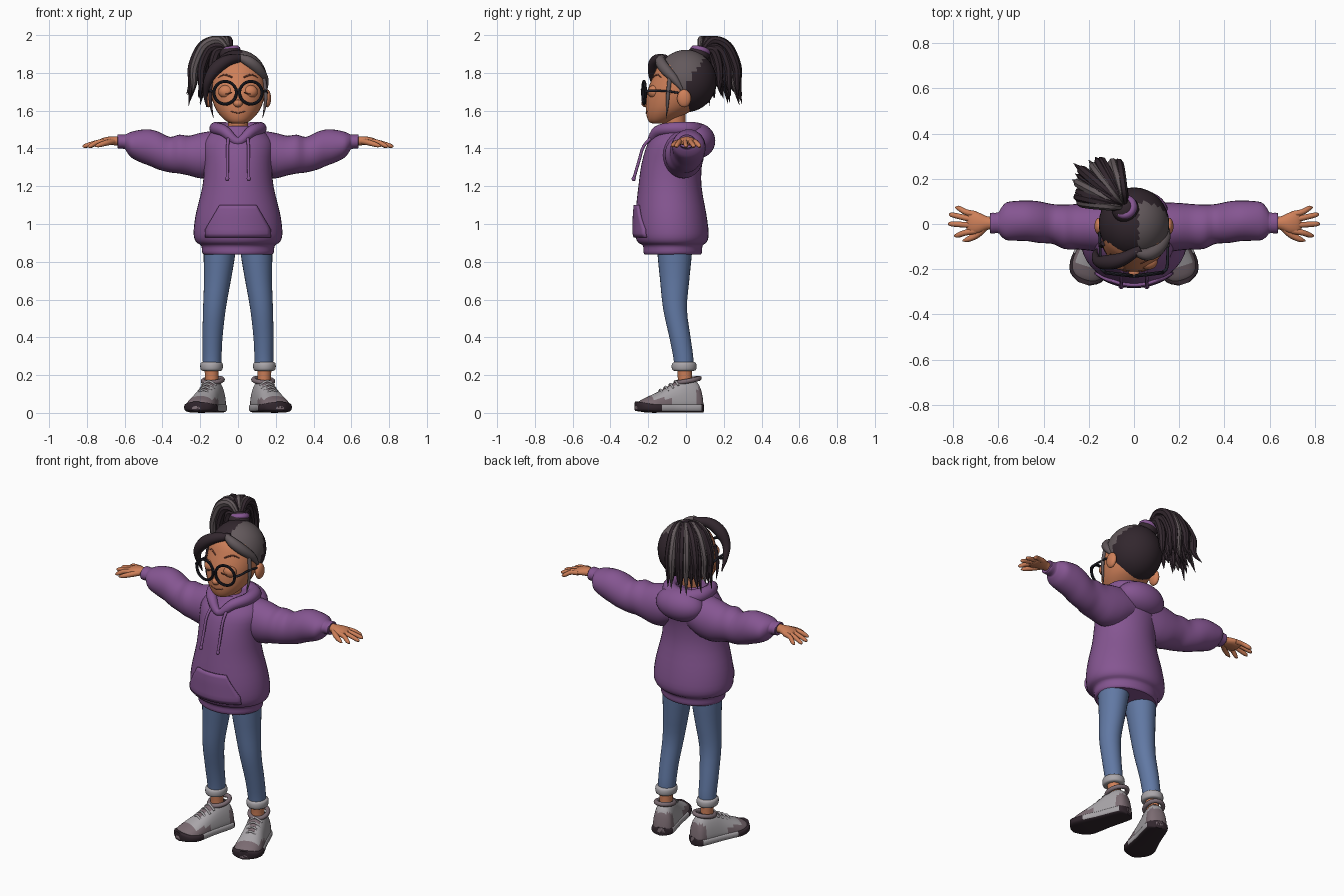
import bpy, bmesh, math, random
from mathutils import Vector, Matrix

if "Cube" in bpy.data.objects:
    bpy.data.objects.remove(bpy.data.objects["Cube"])

random.seed(4)
MATS = {}
for mat_name, col in {
    "purple_cloth": (.235, .092, .285), "denim": (.12, .19, .37), "skin": (.62, .215, .1),
    "dark_hair": (.032, .02, .027), "grey_hair": (.125, .1, .107), "frame_black": (.016, .016, .024),
    "light_grey": (.40, .38, .40), "mauve_grey": (.2, .15, .17), "brown_line": (.2, .06, .035),
}.items():
    m = bpy.data.materials.new(mat_name)
    m.diffuse_color = (*col, 1)
    m.use_nodes = True
    m.node_tree.nodes["Principled BSDF"].inputs["Base Color"].default_value = m.diffuse_color
    MATS[mat_name] = m


def finish(name, bm, mats, paint=None):
    """Turn a bmesh into an object; paint(center) picks the colour slot of a face."""
    bmesh.ops.recalc_face_normals(bm, faces=bm.faces[:])
    if paint:
        for f in bm.faces:
            f.material_index = paint(f.calc_center_median())
    me = bpy.data.meshes.new(name)
    bm.to_mesh(me)
    bm.free()
    for mn in mats.split():
        me.materials.append(MATS[mn])
    ob = bpy.data.objects.new(name, me)
    bpy.context.collection.objects.link(ob)
    return ob


def smooth(rows, k, closed=False):
    """Catmull-Rom resampling of rows of numbers."""
    n, out = len(rows), []
    pick = (lambda i: rows[i % n]) if closed else (lambda i: rows[min(max(i, 0), n - 1)])
    for i in range(n if closed else n - 1):
        for j in range(k):
            t = j / k
            out.append([.5 * (2 * b + (c - a) * t + (2 * a - 5 * b + 4 * c - d) * t * t + (3 * b - a - 3 * c + d) * t ** 3)
                        for a, b, c, d in zip(pick(i - 1), pick(i), pick(i + 1), pick(i + 2))])
    return out if closed else out + [list(rows[-1])]


def skin(name, rings, mats, paint=None, closed=False):
    bm = bmesh.new()
    vs = [[bm.verts.new(p) for p in r] for r in rings]
    n = len(vs[0])
    for i in range(len(vs) if closed else len(vs) - 1):
        a, b = vs[i], vs[(i + 1) % len(vs)]
        for j in range(n):
            bm.faces.new((a[j], a[(j + 1) % n], b[(j + 1) % n], b[j]))
    if not closed:
        bm.faces.new(vs[0])
        bm.faces.new(vs[-1])
    return finish(name, bm, mats, paint)


def loft(name, axis, rows, mats, s=1, n=28, p=2, k=3, floor=None, paint=None):
    """Rows are (position on axis, centre a, centre b, radius a, radius b)."""
    rings = []
    for t, a, b, ra, rb in smooth(rows, k):
        ring = []
        for i in range(n):
            c, d = math.cos(math.tau * i / n), math.sin(math.tau * i / n)
            u = a + ra * math.copysign(abs(c) ** (2 / p), c)
            v = b + rb * math.copysign(abs(d) ** (2 / p), d)
            x, y, z = {"x": (t, u, v), "y": (u, t, v), "z": (u, v, t)}[axis]
            ring.append((x * s, y, z if floor is None else max(z, floor)))
        rings.append(ring)
    return skin(name, rings, mats, paint)


def tube(name, rows, mats, s=1, n=10, k=5, closed=False):
    """Rows are (x, y, z, radius)."""
    pts = smooth(rows, k, closed)
    P = [Vector((q[0] * s, q[1], q[2])) for q in pts]
    rings, nor = [], None
    for i, q in enumerate(P):
        t = (P[(i + 1) % len(P)] - P[i - 1]) if closed else (P[min(i + 1, len(P) - 1)] - P[max(i - 1, 0)])
        t.normalize()
        nor = t.cross(Vector((0, 0, 1))) if closed else (t.orthogonal() if nor is None else nor - t * nor.dot(t))
        nor.normalize()
        bi, r = t.cross(nor), max(pts[i][3], .001)
        rings.append([q + r * (nor * math.cos(math.tau * j / n) + bi * math.sin(math.tau * j / n)) for j in range(n)])
    return skin(name, rings, mats, closed=closed)


def ball(name, c, r, mats, paint=None, cut=None):
    bm = bmesh.new()
    bmesh.ops.create_uvsphere(bm, u_segments=32, v_segments=20, radius=1)
    bmesh.ops.transform(bm, matrix=Matrix.Translation(c) @ Matrix.Diagonal((*r, 1)), verts=bm.verts[:])
    if cut:
        bmesh.ops.bisect_plane(bm, geom=bm.verts[:] + bm.edges[:] + bm.faces[:], plane_co=cut[0], plane_no=cut[1], clear_outer=True)
        bmesh.ops.holes_fill(bm, edges=[e for e in bm.edges if e.is_boundary])
    return finish(name, bm, mats, paint)


def circle(c, r, thick, tilt):
    """Rows of a ring tube whose axis is +z turned by the tilt matrix."""
    return [(*(Vector(c) + tilt @ Vector((r * math.cos(a), r * math.sin(a), 0))), thick)
            for a in (math.tau * i / 16 for i in range(16))]


def front_y(rows, x, z):
    """Front surface of a z loft."""
    for lo, hi in zip(rows, rows[1:]):
        if lo[0] <= z <= hi[0]:
            f = (z - lo[0]) / (hi[0] - lo[0])
            _, cx, cy, rx, ry = [u + (v - u) * f for u, v in zip(lo, hi)]
            return cy - ry * math.sqrt(max(0, 1 - ((x - cx) / rx) ** 2))


# hoodie body, with waistband
TORSO = [(.838, 0, -.07, .18, .148), (.85, 0, -.07, .19, .155), (.885, 0, -.07, .195, .158), (.905, 0, -.073, .222, .183),
         (.95, 0, -.075, .235, .195), (1.05, 0, -.08, .224, .188), (1.2, 0, -.085, .188, .167), (1.32, 0, -.075, .18, .16),
         (1.42, 0, -.05, .188, .155), (1.475, 0, -.035, .155, .13), (1.52, 0, -.035, .09, .1)]
loft("hoodie_body", "z", TORSO, "purple_cloth", n=40)

# front pocket panel following the body
bm = bmesh.new()
rows = []
for i in range(9):
    z = .93 + .17 * i / 8
    half = .17 if z < .97 else .17 - .075 * (z - .97) / .13
    rows.append([bm.verts.new((half * u / 8, front_y(TORSO, half * u / 8, z) - .006, z)) for u in range(-8, 9)])
for a, b in zip(rows, rows[1:]):
    for j in range(16):
        bm.faces.new((a[j], a[j + 1], b[j + 1], b[j]))
pocket = finish("front_pocket", bm, "purple_cloth")
mod = pocket.modifiers.new("thickness", "SOLIDIFY")
mod.thickness, mod.offset = .016, 0

# hood: rolled collar and hanging back
tube("hood_collar", [(0, -.185, 1.435, .022), (.07, -.15, 1.49, .03), (.115, -.07, 1.505, .034), (.095, .02, 1.50, .042),
                     (0, .065, 1.485, .05), (-.095, .02, 1.50, .042), (-.115, -.07, 1.505, .034), (-.07, -.15, 1.49, .03)],
     "purple_cloth", n=14, closed=True)
ball("hood_back", (0, .055, 1.44), (.15, .1, .095), "purple_cloth")

# head and neck
HEAD = [(1.532, 0, -.145, .03, .03), (1.54, 0, -.14, .055, .055), (1.57, 0, -.115, .09, .093), (1.62, 0, -.08, .124, .133),
        (1.70, 0, -.05, .145, .155), (1.78, 0, -.03, .143, .146), (1.84, 0, -.02, .125, .126), (1.89, 0, -.01, .075, .08)]
loft("head", "z", HEAD, "skin", n=32)
loft("neck", "z", [(1.40, 0, -.05, .062, .06), (1.48, 0, -.055, .052, .052), (1.58, 0, -.06, .055, .058)], "skin")
ball("nose", (0, -.214, 1.638), (.024, .022, .02), "skin")
tube("mouth", [(x, front_y(HEAD, x, z) - .001, z, .003) for x, z in ((-.04, 1.597), (0, 1.588), (.04, 1.597))], "brown_line")

# skull hair: grey on one side of the parting, cut off at the hairline
ball("hair_cap", (0, .0, 1.757), (.156, .162, .165), "dark_hair grey_hair", cut=((0, -.15, 1.835), (0, -.26, -.18)),
     paint=lambda c: int(c.x > .02 and c.y < .6 * (c.z - 1.72)))
tube("fringe_dark", [(.03, -.11, 1.88, .018), (-.05, -.155, 1.868, .03), (-.115, -.17, 1.825, .034), (-.158, -.165, 1.76, .024),
                     (-.172, -.135, 1.69, .014), (-.165, -.11, 1.62, .003)], "dark_hair")
tube("fringe_grey", [(.0, -.12, 1.885, .015), (.055, -.135, 1.862, .028), (.105, -.11, 1.82, .03), (.14, -.06, 1.765, .022),
                     (.15, -.02, 1.71, .006)], "grey_hair")

for s, side in ((1, "left"), (-1, "right")):
    # face details
    ball("ear_" + side, (s * .155, -.01, 1.665), (.02, .037, .047), "skin")
    ball("eyelid_" + side, (s * .062, front_y(HEAD, .062, 1.70) + .022, 1.70), (.042, .034, .036), "skin")
    tube("lash_" + side, [(x, front_y(HEAD, x, z) - .009, z, .003) for x, z in ((.032, 1.697), (.062, 1.688), (.092, 1.697))],
         "brown_line", s)
    tube("eyebrow_" + side, [(x, front_y(HEAD, x, z), z, r) for x, z, r in
                             ((.03, 1.775, .004), (.07, 1.79, .005), (.105, 1.775, .002))], "brown_line", s)
    tube("side_lock_" + side, [(.135, -.085, 1.78, .012), (.147, -.095, 1.69, .01), (.142, -.1, 1.62, .007), (.13, -.105, 1.56, .001)],
         "grey_hair" if s > 0 else "dark_hair", s)

    # glasses
    tilt = Matrix.Rotation(s * .12, 3, "Z") @ Matrix.Rotation(math.pi / 2, 3, "X")
    c = Vector((s * .068, -.222, 1.695))
    skin("glasses_rim_" + side, [[c + tilt @ Vector(((.06 + .008 * math.cos(b)) * math.cos(a), (.06 + .008 * math.cos(b)) * math.sin(a),
         .008 * math.sin(b))) for b in (math.tau * j / 8 for j in range(8))] for a in (math.tau * i / 36 for i in range(36))],
         "frame_black", closed=True)
    tube("glasses_temple_" + side, [(.127, -.213, 1.70, .007), (.146, -.19, 1.705, .007), (.15, -.1, 1.703, .006), (.154, -.02, 1.69, .006)],
         "frame_black", s)

    # drawstring with knot
    tube("drawstring_" + side, [(.05, -.18, 1.46, .009), (.055, -.225, 1.41, .008), (.056, -.25, 1.33, .008), (.057, -.275, 1.245, .008)],
         "purple_cloth", s)
    ball("string_knot_" + side, (s * .057, -.277, 1.24), (.011, .011, .013), "purple_cloth")

    # sleeve with folds and wrist cuff
    loft("sleeve_" + side, "x", [(.06, -.01, 1.385, .1, .1), (.13, -.015, 1.37, .11, .122), (.2, -.012, 1.362, .105, .12),
         (.26, -.012, 1.362, .1, .105), (.31, -.012, 1.37, .098, .103), (.36, 0, 1.367, .088, .094), (.42, .008, 1.388, .092, .1),
         (.47, .014, 1.405, .09, .096), (.52, .014, 1.413, .088, .085), (.565, .012, 1.42, .083, .068), (.59, .008, 1.43, .06, .047),
         (.6, .005, 1.435, .046, .038), (.635, .004, 1.437, .045, .037), (.637, .004, 1.437, .033, .028)], "purple_cloth", s)

    # hand
    loft("palm_" + side, "x", [(.61, .004, 1.438, .027, .026), (.65, .004, 1.44, .03, .024), (.69, .005, 1.44, .047, .022),
         (.725, .007, 1.434, .05, .018), (.74, .007, 1.43, .04, .01)], "skin", s, n=18)
    for fname, y0, y1, x1 in (("index", -.03, -.05, .795), ("middle", -.006, 0, .822), ("ring", .018, .04, .818), ("little", .042, .07, .79)):
        tube(fname + "_finger_" + side, [(.7, y0, 1.437, .015), (.745, y0 * .6 + y1 * .4, 1.432, .013),
             (x1 - .015, y1, 1.414, .011), (x1, y1 * 1.05, 1.407, .003)], "skin", s)
    tube("thumb_" + side, [(.66, -.015, 1.437, .016), (.695, -.048, 1.43, .015), (.735, -.068, 1.418, .012), (.758, -.074, 1.41, .003)], "skin", s)

    # trouser leg, rolled cuff, ankle
    loft("trouser_leg_" + side, "z", [(.235, .138, -.01, .048, .05), (.3, .137, -.015, .05, .053), (.4, .135, -.032, .053, .056),
         (.55, .125, -.058, .06, .063), (.7, .109, -.06, .071, .077), (.83, .099, -.06, .083, .09), (.93, .095, -.06, .088, .095)], "denim", s)
    loft("rolled_cuff_" + side, "z", [(.222, .14, -.01, .045, .048), (.227, .14, -.01, .056, .062), (.246, .14, -.01, .06, .066),
         (.264, .14, -.01, .057, .062), (.27, .14, -.01, .046, .048)], "light_grey", s)
    loft("ankle_" + side, "z", [(.1, .137, -.005, .042, .045), (.17, .138, -.005, .036, .038), (.24, .14, -.008, .038, .04)], "skin", s)

    # shoe, modelled straight then turned outwards
    outline = [(.092, .02, .05), (.075, .052, .135), (.04, .06, .178), (-.02, .064, .182), (-.08, .068, .152),
               (-.14, .076, .118), (-.2, .08, .09), (-.25, .064, .066), (-.278, .022, .036)]
    shoe = [loft("shoe_upper_" + side, "y", [(y, 0, .022, w, h - .022) for y, w, h in outline], "light_grey mauve_grey dark_hair",
                 floor=.02, p=2.3, paint=lambda c: 1 if (c.y < -.2 or (c.y > .035 and c.z < .13) or (-.14 < c.y < -.02 and abs(c.x) < .026)
                                                         or (c.z < .075 and -.2 < c.y < -.1)) else 2 if c.z > .17 else 0),
            loft("shoe_sole_" + side, "y", [(y, 0, .026 + max(0, -.2 - y) * .12, w * 1.06 + .003, .025) for y, w, h in outline],
                 "light_grey dark_hair", p=3.5, floor=0, paint=lambda c: int(c.z < .012 or c.y < -.16 or c.y > .06)),
            tube("shoe_collar_" + side, [(.05 * math.cos(a), .012 + .06 * math.sin(a), .172 + .012 * math.sin(a), .013)
                 for a in (math.tau * i / 12 for i in range(12))], "mauve_grey", closed=True, k=3)]
    for i in range(4):
        y, z = -.055 - .028 * i, .168 - .0155 * i
        shoe.append(tube(f"lace_{i + 1}_{side}", [(-.04, y, z - .024, .006), (0, y - .004, z + .001, .006), (.04, y, z - .024, .006)], "light_grey"))
    for ob in shoe:
        ob.data.transform(Matrix.Translation((s * .137, 0, 0)) @ Matrix.Rotation(s * math.radians(18), 4, "Z"))

tube("glasses_bridge", [(-.014, -.226, 1.705, .006), (0, -.234, 1.712, .006), (.014, -.226, 1.705, .006)], "frame_black")

# ponytail: tie and fanned tapering strands
B = Vector((-.04, .075, 1.915))
lean = Matrix.Rotation(.35, 3, Vector((-.7, -.7, 0)))
tube("hair_tie", circle(B, .036, .019, lean), "purple_cloth", closed=True, k=2)
ball("ponytail_root", (-.038, .065, 1.895), (.06, .06, .05), "dark_hair")
for layer, (count, reach, top) in enumerate(((11, .225, .07), (9, .17, .04), (5, .11, .02))):
    for i in range(count):
        f = i / (count - 1)
        a = math.radians(100 + 74 * f + random.uniform(-3, 3))
        d = Vector((math.cos(a), math.sin(a), 0))
        mid = 1 - abs(2 * f - 1)
        r = reach * random.uniform(.94, 1.04) * (.92 + .18 * mid)
        tip = random.uniform(1.61, 1.70) + .03 * layer
        rows = [(*(B + d * .012), .014), (*(B + d * r * .33 + Vector((0, 0, top - .012))), .022),
                (*(B + d * r * .72 + Vector((0, 0, top * .55 - .012))), .025), (*(B + d * r * .97 - Vector((0, 0, .08))), .023),
                (*(B + d * r * 1.0 - Vector((0, 0, .17))), .016), (*((B + d * r * (1.03 + .15 * mid)).xy), tip, .001)]
        tube(f"ponytail_strand_{layer}_{i}", rows, "grey_hair" if layer == 0 and i % 3 == 1 else "dark_hair", n=8)

# smooth shading with sharp edges kept
for ob in bpy.context.scene.objects:
    ob.select_set(True)
    bpy.context.view_layer.objects.active = ob
bpy.ops.object.shade_smooth_by_angle(angle=math.radians(40))
